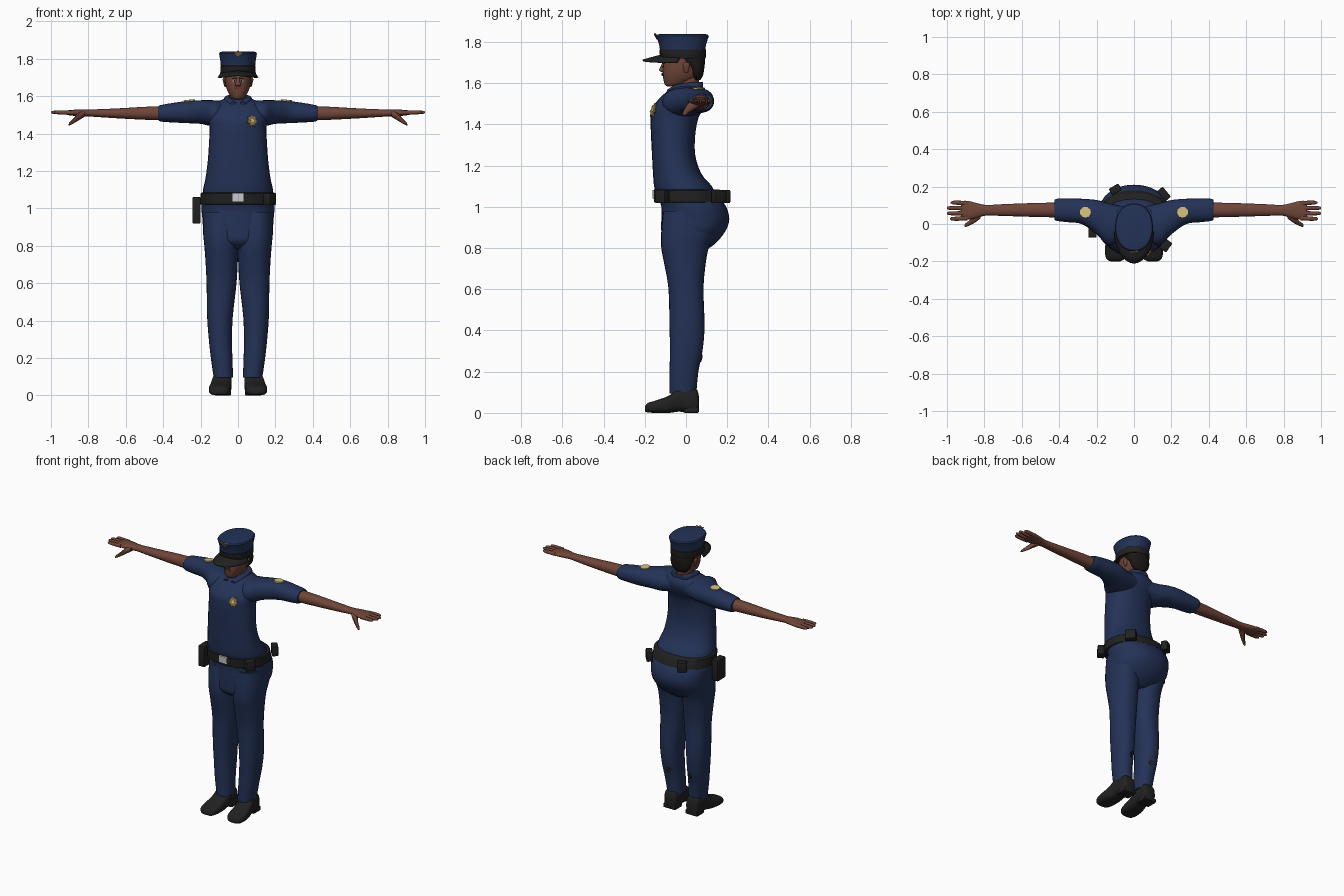
import bpy, bmesh
from math import sin, cos, pi, radians, copysign
from mathutils import Vector, Matrix
from mathutils.bvhtree import BVHTree

if "Cube" in bpy.data.objects:
    bpy.data.objects.remove(bpy.data.objects["Cube"])


def material(name, r, g, b):
    m = bpy.data.materials.new(name)
    m.use_nodes = True
    m.diffuse_color = (r, g, b, 1)
    m.node_tree.nodes["Principled BSDF"].inputs["Base Color"].default_value = (r, g, b, 1)
    return m


navy = material("navy cloth", .017, .032, .095)
skin = material("brown skin", .16, .06, .04)
black = material("black leather", .015, .015, .015)
hair_mat = material("dark hair", .012, .009, .008)
gold = material("pale gold", .65, .52, .2)
bronze = material("dull gold", .24, .17, .06)
silver = material("silver metal", .6, .6, .62)
lip_mat = material("lip red", .15, .04, .035)
eye_mat = material("eye white", .5, .46, .42)


def finish(name, bm, mat, angle=40):
    """Turn a bmesh into a smooth shaded object with sharp creases."""
    bmesh.ops.recalc_face_normals(bm, faces=bm.faces)
    mesh = bpy.data.meshes.new(name)
    bm.to_mesh(mesh)
    bm.free()
    mesh.materials.append(mat)
    for p in mesh.polygons:
        p.use_smooth = True
    mesh.set_sharp_from_angle(angle=radians(angle))
    obj = bpy.data.objects.new(name, mesh)
    bpy.context.collection.objects.link(obj)
    return obj


def spline(rows, steps):
    """Catmull-Rom interpolation between cross-sections."""
    rows = [Vector(r) for r in rows]
    if steps == 1:
        return rows
    out = []
    for i in range(len(rows) - 1):
        a, b, c, d = rows[max(i - 1, 0)], rows[i], rows[i + 1], rows[min(i + 2, len(rows) - 1)]
        for k in range(steps):
            t = k / steps
            out.append(b + (c - a) * (t / 2) + (a * 2 - b * 5 + c * 4 - d) * (t * t / 2)
                       + (b * 3 - a - c * 3 + d) * (t ** 3 / 2))
    return out + [rows[-1]]


def loft(name, mat, rings, axis="z", side=1, power=2.2, steps=4, n=28):
    """Skin rings of (position, low, high, low, high); four values mean symmetric in x."""
    rings = [r if len(r) == 5 else (r[0], -r[1], r[1], r[2], r[3]) for r in rings]
    bm = bmesh.new()
    loops = []
    for t, a0, a1, b0, b1 in spline(rings, steps):
        loop = []
        for i in range(n):
            c, s = cos(2 * pi * i / n), sin(2 * pi * i / n)
            a = (a0 + a1) / 2 + (a1 - a0) / 2 * copysign(abs(c) ** (2 / power), c)
            b = (b0 + b1) / 2 + (b1 - b0) / 2 * copysign(abs(s) ** (2 / power), s)
            x, y, z = {"x": (t, a, b), "y": (a, t, b), "z": (a, b, t)}[axis]
            loop.append(bm.verts.new((side * x, y, z)))
        loops.append(loop)
    for p, q in zip(loops, loops[1:]):
        for i in range(n):
            j = (i + 1) % n
            bm.faces.new((p[i], p[j], q[j], q[i]))
    bm.faces.new(loops[0])
    bm.faces.new(loops[-1])
    return finish(name, bm, mat)


def box(name, mat, centre, size, turn=0):
    bm = bmesh.new()
    place = Matrix.Translation(centre) @ Matrix.Rotation(radians(turn), 4, "Z")
    bmesh.ops.create_cube(bm, size=1, matrix=place @ Matrix.Diagonal((*size, 1)))
    bmesh.ops.bevel(bm, geom=bm.edges[:], offset=.006, segments=2, affect="EDGES", profile=.5)
    return finish(name, bm, mat)


def star(points, inner, width, height):
    """Outline alternating between full and inner radius."""
    total = points * 2
    return [(width * r * sin(2 * pi * i / total), height * r * cos(2 * pi * i / total))
            for i in range(total) for r in [inner if i % 2 else 1]]


def plate(name, mat, host, point, outline, lift=.004):
    """Thin plate lying on the closest place of the host surface."""
    tree = BVHTree.FromPolygons([v.co for v in host.data.vertices],
                                [p.vertices for p in host.data.polygons])
    spot, normal, _, _ = tree.find_nearest(Vector(point))
    if normal.dot(Vector(point) - spot) < 0:
        normal = -normal
    place = Matrix.Translation(spot) @ normal.to_track_quat("Z", "Y").to_matrix().to_4x4()
    bm = bmesh.new()
    base = bm.faces.new([bm.verts.new((x, y, lift - .008)) for x, y in outline])
    top = bmesh.ops.extrude_face_region(bm, geom=[base])["geom"]
    bmesh.ops.translate(bm, vec=(0, 0, .008), verts=[v for v in top if isinstance(v, bmesh.types.BMVert)])
    bm.transform(place)
    return finish(name, bm, mat)


# Shirt, trouser seat and belt
shirt = loft("shirt", navy, [
    (1.04, .19, -.14, .15), (1.1, .187, -.155, .125), (1.16, .174, -.16, .075),
    (1.25, .162, -.165, .045), (1.35, .155, -.17, .045), (1.43, .152, -.172, .06),
    (1.48, .16, -.165, .085), (1.53, .16, -.125, .1), (1.57, .11, -.08, .09), (1.59, .06, -.055, .07)])
loft("trouser_seat", navy, [
    (.78, .06, -.06, .08), (.82, .14, -.115, .14), (.88, .182, -.12, .19), (.94, .19, -.12, .21),
    (1, .195, -.12, .195), (1.05, .192, -.135, .16)])
belt = loft("belt", black, [
    (1.02, .197, -.15, .175), (1.024, .202, -.155, .18), (1.08, .2, -.158, .165), (1.084, .195, -.153, .16)],
    steps=1, n=40)
plate("buckle", silver, belt, (0, -.3, 1.052),
      [(-.03, -.022), (.03, -.022), (.03, .022), (-.03, .022)])
box("holster", black, (-.222, -.03, .99), (.045, .085, .14))
box("radio_pouch", black, (-.1, .185, 1.05), (.06, .04, .065), 30)
box("back_pouch", black, (.16, .16, 1.05), (.07, .04, .065), -50)
box("front_pouch", black, (.17, -.115, 1.05), (.06, .045, .065), 55)

# Limbs, repeated for both sides
for side, tag in ((1, "left"), (-1, "right")):
    leg = loft(tag + "_trouser_leg", navy, [
        (.095, .026, .13, -.08, .05), (.2, .03, .145, -.08, .06), (.3, .032, .156, -.078, .08),
        (.42, .028, .165, -.08, .09), (.6, .008, .168, -.085, .085), (.72, .001, .174, -.105, .095),
        (.8, -.002, .18, -.12, .11), (.88, -.002, .187, -.12, .14), (.98, .01, .185, -.11, .15)], side=side)
    plate(tag + "_calf_patch", black, leg, (side * .045, .2, .24), star(4, .9, .016, .022), .002)
    loft(tag + "_shoe", black, [
        (-.2, .075, .125, .008, .03), (-.185, .05, .148, .002, .048), (-.14, .038, .156, 0, .062),
        (-.08, .036, .148, 0, .085), (-.035, .034, .138, .006, .122), (.03, .034, .13, 0, .125),
        (.055, .04, .122, 0, .11), (.064, .055, .105, .01, .07)], axis="y", side=side, power=3)
    box(tag + "_shoe_heel", black, (side * .082, .025, .014), (.09, .075, .028))
    sleeve = loft(tag + "_sleeve", navy, [
        (.04, -.06, .09, 1.46, 1.57), (.13, -.115, .11, 1.44, 1.578), (.2, -.055, .128, 1.452, 1.578),
        (.28, .0, .135, 1.456, 1.573), (.36, .01, .136, 1.46, 1.562), (.41, .016, .135, 1.464, 1.553),
        (.424, .022, .13, 1.47, 1.548)], axis="x", side=side)
    plate(tag + "_shoulder_badge", gold, sleeve, (side * .275, .07, 1.8), star(9, .92, .031, .031))
    loft(tag + "_forearm", skin, [
        (.39, .035, .115, 1.47, 1.546), (.5, .037, .113, 1.474, 1.543), (.6, .04, .11, 1.479, 1.537),
        (.7, .043, .106, 1.485, 1.532), (.79, .045, .102, 1.491, 1.529), (.84, .032, .112, 1.492, 1.53),
        (.88, .024, .122, 1.495, 1.527), (.91, .024, .124, 1.499, 1.524), (.925, .034, .116, 1.503, 1.52)],
        axis="x", side=side)
    for i, tip in enumerate((.98, 1, 1, .985)):
        y = .11 - .026 * i
        spread = y + .25 * (y - .07) * .4
        loft(f"{tag}_finger_{i}", skin, [
            (.89, y - .013, y + .013, 1.5, 1.524), (.95, spread - .011, spread + .011, 1.502, 1.524),
            (tip - .01, spread - .009, spread + .009, 1.505, 1.522),
            (tip, spread - .003, spread + .003, 1.51, 1.517)], axis="x", side=side, n=10)
    loft(tag + "_thumb", skin, [
        (.82, .03, .08, 1.49, 1.522), (.85, .008, .055, 1.472, 1.512), (.88, -.008, .02, 1.454, 1.482),
        (.9, -.016, .004, 1.444, 1.462), (.905, -.013, -.004, 1.444, 1.452)], axis="x", side=side, n=12)

# Neck, collar and head
loft("neck", skin, [(1.54, .05, -.05, .065), (1.6, .044, -.035, .062), (1.65, .045, -.04, .065)])
for side, tag in ((1, "left"), (-1, "right")):
    loft(tag + "_collar", navy, [
        (-.092, .012, .04, 1.55, 1.568), (-.05, .028, .068, 1.555, 1.592), (.01, .04, .075, 1.56, 1.602),
        (.06, .02, .065, 1.565, 1.606), (.082, -.01, .04, 1.57, 1.606)], axis="y", side=side, n=14)
head = loft("head", skin, [
    (1.583, .018, -.09, -.05), (1.592, .034, -.102, -.01), (1.615, .05, -.109, .04),
    (1.64, .061, -.112, .065), (1.67, .068, -.112, .075), (1.71, .071, -.108, .08), (1.75, .07, -.1, .08)])
loft("nose", skin, [
    (1.653, .01, -.118, -.1), (1.66, .017, -.129, -.1), (1.672, .012, -.128, -.1),
    (1.7, .007, -.114, -.1)], n=12)
loft("hair", hair_mat, [
    (1.615, .035, .035, .07), (1.64, .06, .025, .083), (1.675, .073, .012, .089),
    (1.705, .077, -.03, .092), (1.74, .077, -.07, .09)])
for name, z, w, h in (("upper_lip", 1.638, .021, .005), ("lower_lip", 1.629, .018, .006)):
    plate(name, lip_mat, head, (0, -.3, z), star(6, .95, w, h))
for side, tag in ((1, "left"), (-1, "right")):
    loft(tag + "_ear", skin, [
        (1.65, .064, .072, -.005, .008), (1.665, .063, .077, -.012, .014),
        (1.69, .064, .082, -.014, .018), (1.7, .066, .076, -.006, .012)], side=side, n=12)
    for name, mat, z, w, h, lift in (("eye", eye_mat, 1.688, .013, .0055, .001),
                                     ("iris", hair_mat, 1.688, .006, .0055, .002),
                                     ("brow", hair_mat, 1.705, .018, .004, .001)):
        plate(f"{tag}_{name}", mat, head, (side * .032, -.2, z), star(6, .97, w, h), lift)

# Peaked cap
crown = loft("cap_crown", navy, [
    (1.755, .091, -.125, .092), (1.785, .094, -.13, .097), (1.815, .099, -.14, .106),
    (1.828, .101, -.146, .111), (1.836, .096, -.14, .105), (1.839, .08, -.12, .085)], steps=1, n=40)
loft("cap_band", black, [
    (1.72, .093, -.124, .094), (1.724, .095, -.127, .096), (1.762, .094, -.128, .096),
    (1.766, .09, -.124, .092)], steps=1, n=40)
bm = bmesh.new()
rows = []
for k in range(4):
    f = k / 3
    rows.append([bm.verts.new(((.09 + .017 * f) * cos(t), (-.015 - (.1 + .095 * f) * -sin(t)),
                               1.737 - .026 * f - .012 * abs(cos(t))))
                 for t in [radians(188 + 164 * i / 24) for i in range(25)]])
for p, q in zip(rows, rows[1:]):
    for i in range(24):
        bm.faces.new((p[i], p[i + 1], q[i + 1], q[i]))
visor = finish("cap_visor", bm, black)
thick = visor.modifiers.new("thickness", "SOLIDIFY")
thick.thickness = .007
thick.offset = 0

# Metal badges on the cap and chest
plate("cap_badge", bronze, crown, (0, -.3, 1.787), [(-.027, .011), (-.008, -.01), (0, -.017), (.008, -.01),
                                                  (.027, .011), (.009, .009), (0, .016), (-.009, .009)])
plate("chest_badge", bronze, shirt, (.103, -.25, 1.485), star(7, .68, .03, .037))
plate("chest_badge_centre", gold, shirt, (.103, -.25, 1.485), star(6, 1, .009, .009), .006)
